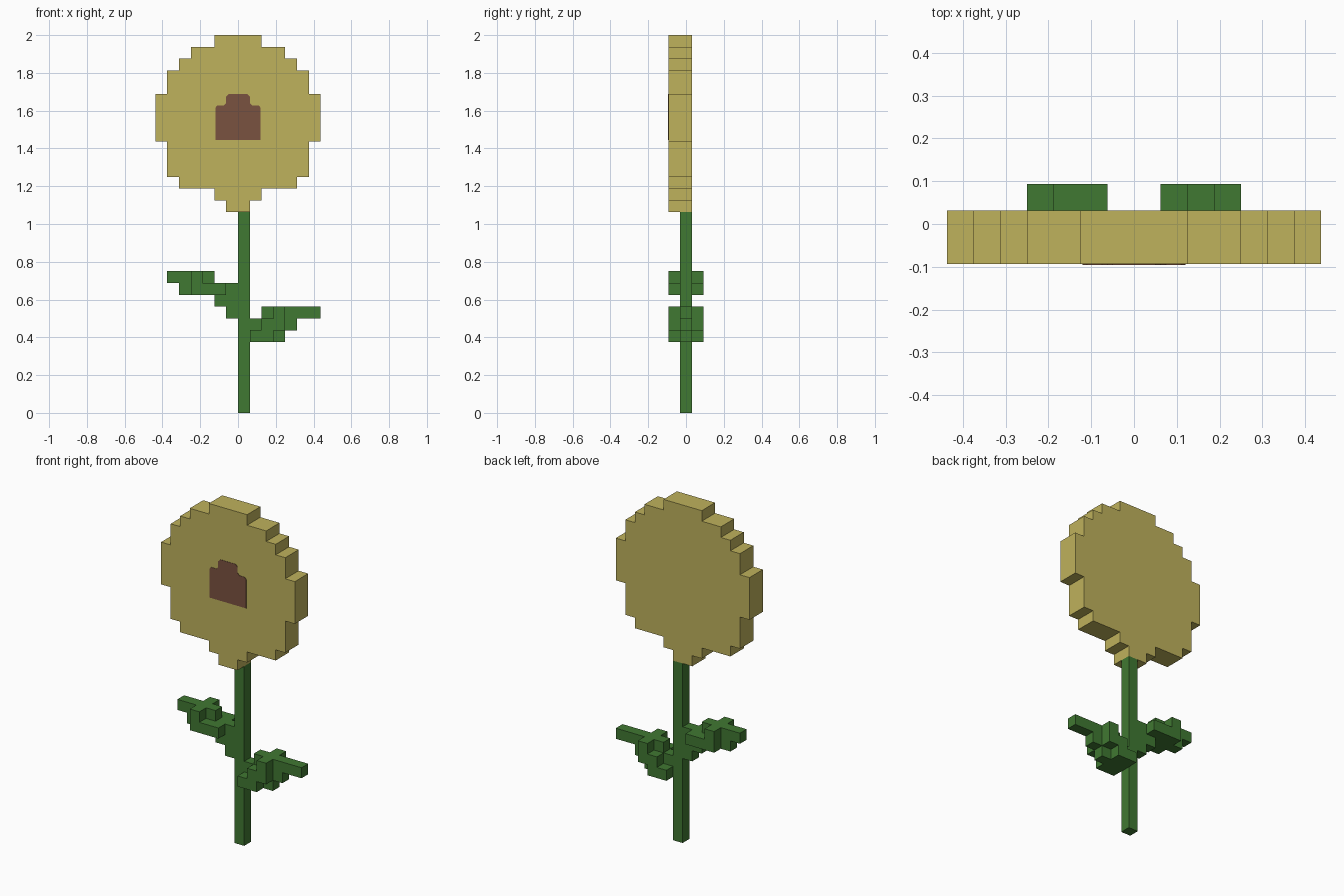
import bpy
import bmesh
from mathutils import Vector

if "Cube" in bpy.data.objects:
    bpy.data.objects.remove(bpy.data.objects["Cube"], do_unlink=True)

U = 1 / 16  # edge of one block


def material(name, rgb):
    mat = bpy.data.materials.new(name)
    mat.use_nodes = True
    mat.diffuse_color = (*rgb, 1)
    mat.node_tree.nodes["Principled BSDF"].inputs["Base Color"].default_value = (*rgb, 1)
    return mat


YELLOW = material("petal yellow", (0.52, 0.445, 0.107))
BROWN = material("seed brown", (0.195, 0.084, 0.051))
GREEN = material("leaf green", (0.051, 0.188, 0.032))


def finish(name, bm, mat):
    bmesh.ops.recalc_face_normals(bm, faces=bm.faces)
    mesh = bpy.data.meshes.new(name)
    bm.to_mesh(mesh)
    bm.free()
    mesh.materials.append(mat)
    obj = bpy.data.objects.new(name, mesh)
    bpy.context.collection.objects.link(obj)
    return obj


def blocks(name, mat, boxes):
    """Join block-unit boxes (x0, x1, y0, y1, z0, z1) into one skin; y block 0 is centred on y = 0."""
    cells = {(x, y, z) for x0, x1, y0, y1, z0, z1 in boxes
             for x in range(x0, x1) for y in range(y0, y1) for z in range(z0, z1)}
    bm = bmesh.new()
    for cell in cells:
        for axis in range(3):
            for side in (0, 1):
                near = list(cell)
                near[axis] += 2 * side - 1
                if tuple(near) in cells:
                    continue
                a, b = (axis + 1) % 3, (axis + 2) % 3
                corners = []
                for da, db in ((0, 0), (1, 0), (1, 1), (0, 1)):
                    p = Vector(cell)
                    p[axis] += side
                    p[a] += da
                    p[b] += db
                    p.y -= 0.5
                    corners.append(bm.verts.new(p * U))
                bm.faces.new(corners if side else corners[::-1])
    bmesh.ops.remove_doubles(bm, verts=bm.verts, dist=1e-4)
    bmesh.ops.dissolve_limit(bm, angle_limit=0.02, verts=bm.verts, edges=bm.edges)
    return finish(name, bm, mat)


# Stem
blocks("stem", GREEN, [(0, 1, 0, 1, 0, 17)])

# Flower head: (half width, bottom, top) of each band
bands = [(1, 17, 18), (2, 18, 19), (5, 19, 20), (6, 20, 23), (7, 23, 27),
         (6, 27, 29), (5, 29, 30), (4, 30, 31), (2, 31, 32)]
blocks("flower_head", YELLOW, [(-w, w, -1, 1, z0, z1) for w, z0, z1 in bands])

# Seed centre: thin plate on the front of the head, mirrored half outline
half = [(0.12, 1.445), (0.12, 1.615), (0.11, 1.627), (0.075, 1.627),
        (0.063, 1.64), (0.063, 1.675), (0.05, 1.688)]
outline = half + [(-x, z) for x, z in reversed(half)]
bm = bmesh.new()
front = bm.faces.new([bm.verts.new((x, -1.5 * U - 0.002, z)) for x, z in outline])
rim = bmesh.ops.extrude_face_region(bm, geom=[front])["geom"]
bmesh.ops.translate(bm, vec=(0, 0.004, 0),
                    verts=[g for g in rim if isinstance(g, bmesh.types.BMVert)])
finish("seed_centre", bm, BROWN)


# Leaves: a one-block spine, with wider rows reaching out on both sides
def leaf(name, spine, wings):
    blocks(name, GREEN, [(x0, x1, 0, 1, z, z + 1) for x0, x1, z in spine]
           + [(x0, x1, -1, 2, z, z + 1) for x0, x1, z in wings])


leaf("right_leaf",
     spine=[(-1, 0, 8), (-2, 0, 9), (-5, 0, 10), (-6, -2, 11)],
     wings=[(-4, -1, 10), (-4, -3, 11)])
leaf("left_leaf",
     spine=[(1, 4, 6), (1, 5, 7), (2, 7, 8)],
     wings=[(1, 3, 6), (2, 4, 7), (3, 4, 8)])
